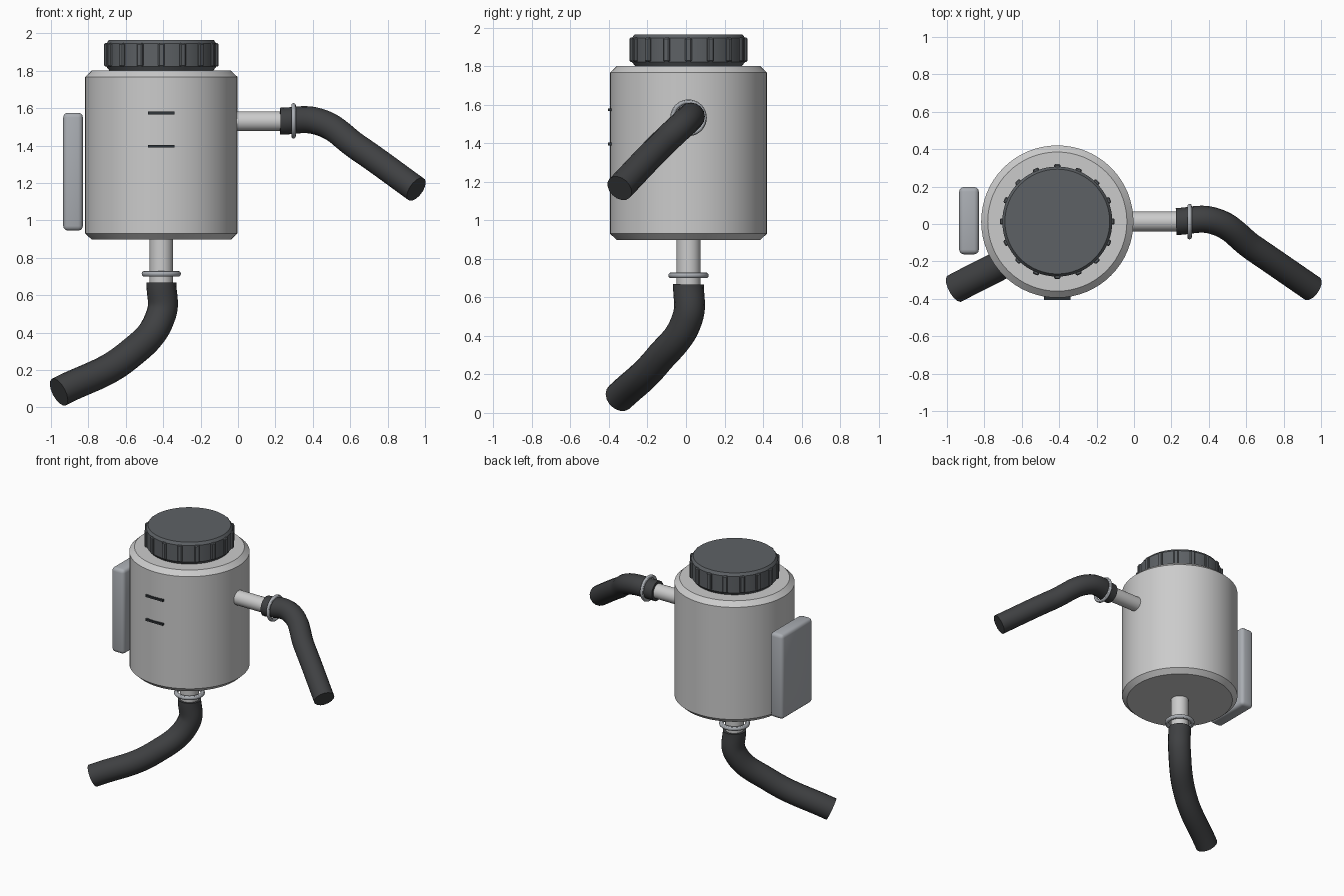
import bpy, bmesh, math
from mathutils import Vector, Matrix

if "Cube" in bpy.data.objects:
    bpy.data.objects.remove(bpy.data.objects["Cube"])

CX, CY = -0.41, 0.013   # tank axis


def material(name, rgb):
    m = bpy.data.materials.new(name)
    m.diffuse_color = (*rgb, 1)
    m.use_nodes = True
    m.node_tree.nodes["Principled BSDF"].inputs["Base Color"].default_value = m.diffuse_color
    return m


PLASTIC = material("pale_plastic", (0.78, 0.78, 0.75))
LID = material("dark_plastic", (0.11, 0.12, 0.13))
RUBBER = material("rubber", (0.05, 0.052, 0.055))
METAL = material("metal", (0.4, 0.42, 0.45))
INK = material("mark", (0.03, 0.035, 0.04))


def finish(ob, name, mat, smooth=True):
    ob.name = name
    ob.data.materials.clear()
    ob.data.materials.append(mat)
    if smooth:
        bpy.ops.object.select_all(action='DESELECT')
        ob.select_set(True)
        bpy.context.view_layer.objects.active = ob
        bpy.ops.object.shade_smooth_by_angle(angle=math.radians(30))
    return ob


def mesh_object(name, bm, mat):
    me = bpy.data.meshes.new(name)
    bm.to_mesh(me)
    bm.free()
    ob = bpy.data.objects.new(name, me)
    bpy.context.collection.objects.link(ob)
    return finish(ob, name, mat)


def lathe(bm, profile, n=64):
    """Closed turned solid around the tank axis from (radius, z) points."""
    rings = [[bm.verts.new((CX + r * math.cos(2 * math.pi * i / n),
                            CY + r * math.sin(2 * math.pi * i / n), z))
              for i in range(n)] for r, z in profile]
    for a, b in zip(rings, rings[1:]):
        for i in range(n):
            j = (i + 1) % n
            bm.faces.new((a[i], a[j], b[j], b[i]))
    bm.faces.new(rings[0][::-1])
    bm.faces.new(rings[-1])


def box(name, center, size, mat, bevel=0, segments=3):
    bm = bmesh.new()
    bmesh.ops.create_cube(bm, size=1, matrix=Matrix.Translation(center) @ Matrix.Diagonal((*size, 1)))
    if bevel:
        bmesh.ops.bevel(bm, geom=bm.edges[:], offset=bevel, segments=segments,
                        profile=0.5, affect='EDGES')
    return mesh_object(name, bm, mat)


def pipe(name, a, b, r, mat):
    a, b = Vector(a), Vector(b)
    bpy.ops.mesh.primitive_cylinder_add(vertices=32, radius=r, depth=(b - a).length, location=(a + b) / 2)
    ob = bpy.context.object
    ob.rotation_euler = (b - a).to_track_quat('Z', 'Y').to_euler()
    return finish(ob, name, mat)


def clamp(name, loc, rot, major, minor):
    bpy.ops.mesh.primitive_torus_add(location=loc, rotation=rot, major_radius=major, minor_radius=minor,
                                     major_segments=48, minor_segments=12)
    return finish(bpy.context.object, name, METAL)


def hose(name, points, r):
    cu = bpy.data.curves.new(name, 'CURVE')
    cu.dimensions = '3D'
    cu.bevel_depth = r
    cu.bevel_resolution = 6
    cu.resolution_u = 16
    cu.use_fill_caps = True
    sp = cu.splines.new('BEZIER')
    sp.bezier_points.add(len(points) - 1)
    for bp, p in zip(sp.bezier_points, points):
        bp.co = p
        bp.handle_left_type = bp.handle_right_type = 'AUTO'
    ob = bpy.data.objects.new(name, cu)
    bpy.context.collection.objects.link(ob)
    bpy.ops.object.select_all(action='DESELECT')
    ob.select_set(True)
    bpy.context.view_layer.objects.active = ob
    bpy.ops.object.convert(target='MESH')
    return finish(bpy.context.object, name, RUBBER)


# Tank with chamfered rims
bm = bmesh.new()
lathe(bm, [(0.372, 0.897), (0.407, 0.93), (0.407, 1.767), (0.372, 1.80)])
mesh_object("tank", bm, PLASTIC)

# Screw lid with grip ribs
bm = bmesh.new()
lathe(bm, [(0.277, 1.80), (0.294, 1.822), (0.294, 1.945), (0.28, 1.965)])
for i in range(16):
    m = (Matrix.Translation((CX, CY, 1.885)) @ Matrix.Rotation(i * math.tau / 16, 4, 'Z')
         @ Matrix.Translation((0.291, 0, 0)) @ Matrix.Diagonal((0.032, 0.034, 0.125, 1)))
    cube = bmesh.ops.create_cube(bm, size=1, matrix=m)
    edges = list({e for v in cube['verts'] for e in v.link_edges})
    bmesh.ops.bevel(bm, geom=edges, offset=0.006, segments=1, affect='EDGES')
mesh_object("lid", bm, LID)

# Level marks and mounting plate
for i, z in enumerate((1.574, 1.396)):
    box(f"level_mark_{i + 1}", (CX, CY - 0.408, z), (0.143, 0.02, 0.014), INK)
box("mounting_plate", (-0.882, CY + 0.005, 1.26), (0.105, 0.36, 0.63), METAL, 0.025)

# Side outlet
pipe("side_pipe", (-0.05, CY, 1.53), (0.27, CY, 1.53), 0.053, PLASTIC)
clamp("side_clamp", (0.297, CY, 1.532), (0, math.pi / 2, 0), 0.083, 0.012)
hose("side_hose", [(0.225, CY, 1.53), (0.42, 0.018, 1.53),
                   (0.64, -0.13, 1.39), (0.953, -0.345, 1.166)], 0.072)

# Bottom outlet
pipe("bottom_pipe", (CX, CY, 0.94), (CX, CY, 0.62), 0.063, PLASTIC)
clamp("bottom_clamp", (CX, CY, 0.714), (0, 0, 0), 0.09, 0.015)
hose("bottom_hose", [(CX, CY, 0.667), (-0.41, 0.01, 0.5),
                     (-0.59, -0.145, 0.275), (-0.958, -0.345, 0.082)], 0.08)
